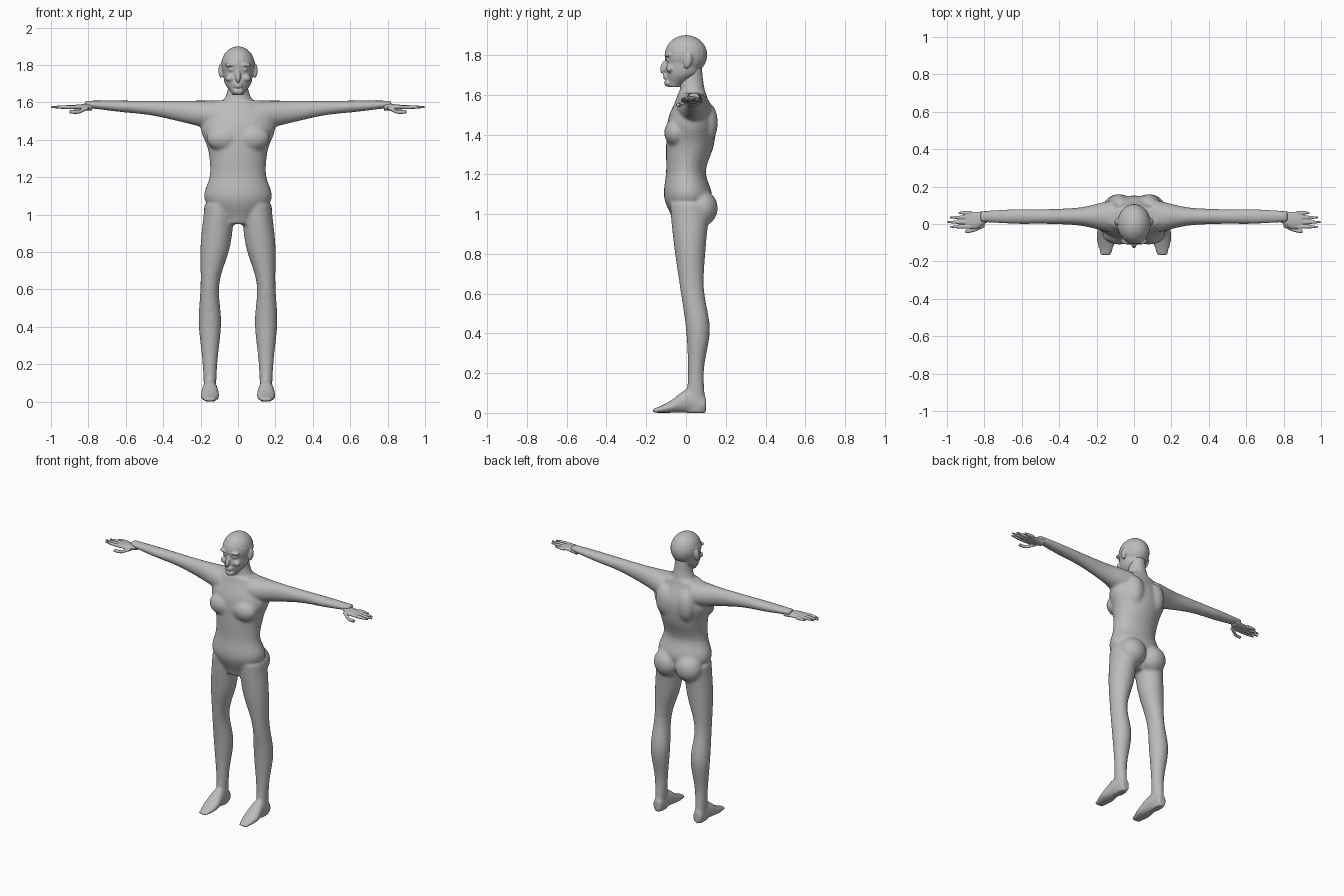
import bpy, bmesh, math
from mathutils import Vector, Matrix

if "Cube" in bpy.data.objects:
    bpy.data.objects.remove(bpy.data.objects["Cube"])

grey = bpy.data.materials.new("plain grey")
grey.use_nodes = True
tone = (0.5, 0.5, 0.5, 1)
grey.diffuse_color = tone
grey.node_tree.nodes["Principled BSDF"].inputs["Base Color"].default_value = tone

SEGMENTS, STEPS = 28, 5


def blend(sections):
    """Catmull-Rom interpolation between cross-sections."""
    points = [Vector(s) for s in sections]
    padded = [points[0], *points, points[-1]]
    result = []
    for before, start, end, after in zip(padded, padded[1:], padded[2:], padded[3:]):
        for step in range(STEPS):
            t = step / STEPS
            slope = end - before
            bend = 2 * before - 5 * start + 4 * end - after
            twist = 3 * (start - end) + after - before
            result.append(start + t / 2 * (slope + t * (bend + t * twist)))
    return result + [points[-1]]


def loft(bm, axis, first, last, sections):
    """Closed tube; evenly spaced sections of (centre a, centre b, half a, half b)."""
    rings = blend(sections)
    loops = []
    for index, (mid_a, mid_b, half_a, half_b) in enumerate(rings):
        along = first + (last - first) * index / (len(rings) - 1)
        loop = []
        for k in range(SEGMENTS):
            angle = math.tau * k / SEGMENTS
            a = mid_a + half_a * math.cos(angle)
            b = mid_b + half_b * math.sin(angle)
            place = {"x": (along, a, b), "y": (a, along, b), "z": (a, b, along)}[axis]
            loop.append(bm.verts.new(place))
        loops.append(loop)
    for low, high in zip(loops, loops[1:]):
        for k in range(SEGMENTS):
            bm.faces.new((low[k - 1], low[k], high[k], high[k - 1]))
    bm.faces.new(loops[0])
    bm.faces.new(loops[-1])


def central_loft(bm, first, last, sections):
    """Upright tube on the centre line; sections of (centre y, half width, half depth)."""
    loft(bm, "z", first, last, [(0, y, width, depth) for y, width, depth in sections])


def blob(bm, centre, radii, tilt=0.0):
    """Ellipsoid, tilted about x."""
    matrix = (Matrix.Translation(centre) @ Matrix.Rotation(tilt, 4, "X")
              @ Matrix.Diagonal((*radii, 1)))
    bmesh.ops.create_uvsphere(bm, u_segments=20, v_segments=14, radius=1, matrix=matrix)


def mirror(bm):
    """Repeat everything so far on the other side."""
    geometry = bm.verts[:] + bm.edges[:] + bm.faces[:]
    for item in bmesh.ops.duplicate(bm, geom=geometry)["geom"]:
        if isinstance(item, bmesh.types.BMVert):
            item.co.x *= -1


def finish(name, bm, voxel, rounds):
    """Fuse the overlapping parts into one smooth skin."""
    bmesh.ops.recalc_face_normals(bm, faces=bm.faces[:])
    mesh = bpy.data.meshes.new(name)
    bm.to_mesh(mesh)
    bm.free()
    mesh.materials.append(grey)
    mesh.polygons.foreach_set("use_smooth", [True] * len(mesh.polygons))
    obj = bpy.data.objects.new(name, mesh)
    bpy.context.collection.objects.link(obj)
    fuse = obj.modifiers.new("fuse", "REMESH")
    fuse.mode = "VOXEL"
    fuse.voxel_size = voxel
    fuse.use_smooth_shade = True
    soften = obj.modifiers.new("soften", "SMOOTH")
    soften.factor = 0.5
    soften.iterations = rounds


body = bmesh.new()

# Arms: level along the top, tapering to the wrist
ARM_TOP = 1.61
arm = [(.09, .08), (.05, .06), (.04, .04), (.04, .03), (.03, .02)]
loft(body, "x", .1, .82, [(.04, ARM_TOP - tall, deep, tall) for deep, tall in arm])

# Legs, from hip to ankle
loft(body, "z", 1.05, 0, [
    (.1, .02, .08, .1), (.12, .02, .08, .08), (.15, .03, .05, .06),
    (.15, .06, .06, .06), (.15, .05, .04, .04), (.15, .05, .03, .05)])

# Feet, from heel to toes, with flat soles
foot = [(.03, .04), (.04, .06), (.05, .03), (.03, .01)]
loft(body, "y", .1, -.17, [(.15, tall, wide, tall) for wide, tall in foot])

# Buttocks, shoulder blades and chest muscles
blob(body, (.08, .08, 1.03), (.09, .08, .09))
blob(body, (.08, .11, 1.46), (.06, .05, .1))
blob(body, (.08, -.05, 1.41), (.09, .06, .07))
mirror(body)

# Torso and neck
central_loft(body, .95, 1.61, [
    (0, .08, .06), (.01, .18, .12), (0, .15, .1),
    (.02, .16, .12), (.03, .2, .12), (.03, .13, .07)])
central_loft(body, 1.55, 1.75, [(.04, .11, .07), (.03, .06, .06), (.03, .05, .05)])
finish("body", body, .009, 6)

# Head: ears, brows, cheeks and eyes
head = bmesh.new()
blob(head, (.09, .01, 1.77), (.015, .02, .04), -.2)
blob(head, (.04, -.09, 1.8), (.03, .02, .01))
blob(head, (.04, -.08, 1.73), (.03, .02, .02))
blob(head, (.035, -.09, 1.775), (.014, .01, .01))
mirror(head)

# Skull, jaw, nose, lips and chin
blob(head, (0, 0, 1.8), (.09, .107, .1))
central_loft(head, 1.64, 1.82, [
    (-.06, .03, .03), (-.02, .07, .08), (-.01, .08, .09), (0, .09, .1)])
blob(head, (0, -.11, 1.74), (.014, .018, .035), -.3)
for z in (1.685, 1.697):
    blob(head, (0, -.1, z), (.025, .015, .007))
blob(head, (0, -.09, 1.66), (.03, .02, .02))
finish("head", head, .005, 3)

# Hands: palm, four fingers and a thumb
hands = bmesh.new()
HAND_Z = 1.575
palm = [(.04, .03, .02), (.02, .045, .015), (.02, .045, .01)]
loft(hands, "x", .78, .9, [(y, HAND_Z, wide, thick) for y, wide, thick in palm])
for finger in range(4):
    y = .06 - .025 * finger
    tip = 1 - .015 * (finger - 2) ** 2
    loft(hands, "x", .87, tip, [(y, HAND_Z, r, r) for r in (.01, .01, .005)])
loft(hands, "x", .8, .9, [(0, 1.57, .02, .01), (-.03, 1.55, .01, .01), (-.04, 1.55, .01, .01)])
mirror(hands)
finish("hands", hands, .0035, 2)
